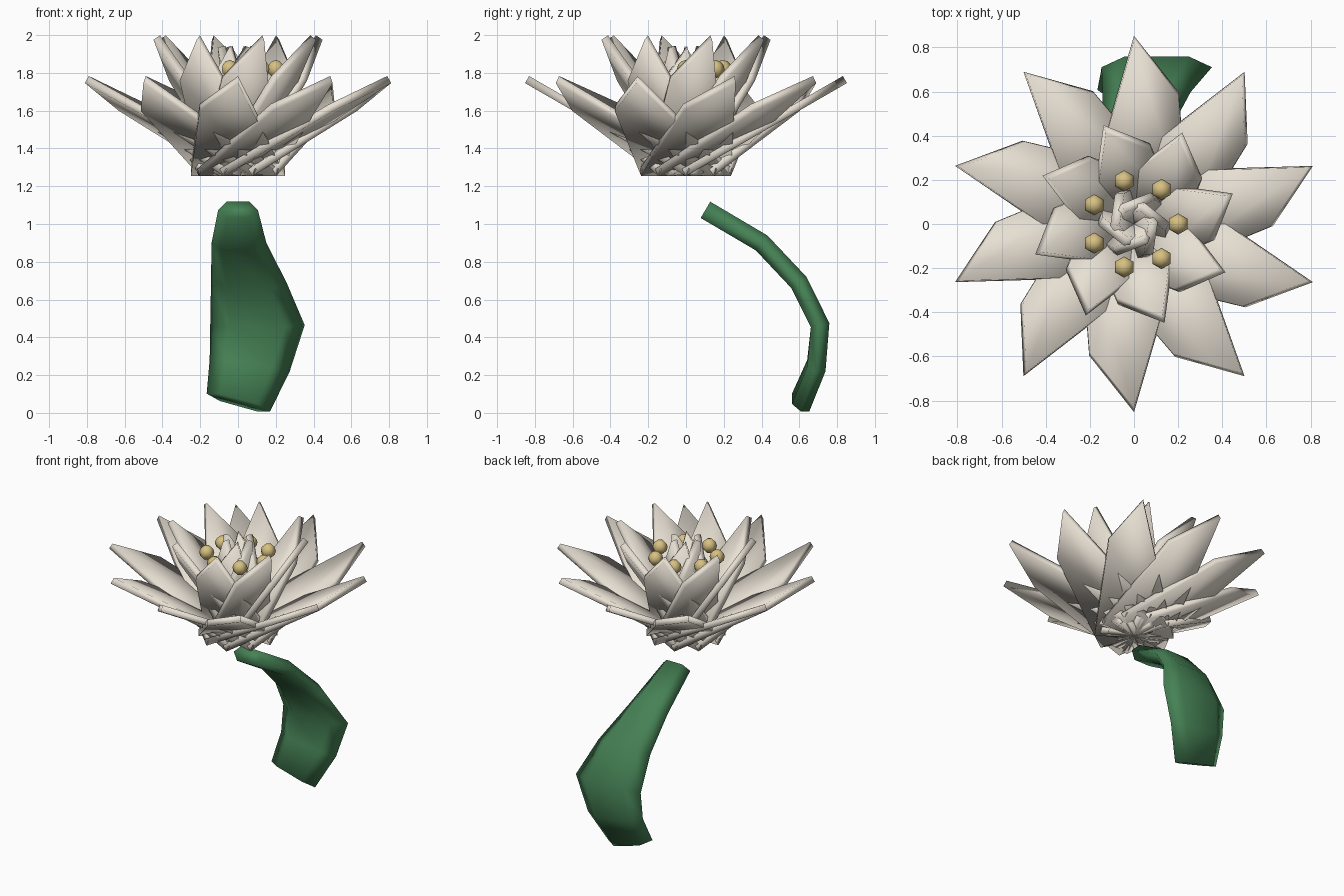
import bpy, bmesh, math
from mathutils import Vector, Matrix

if "Cube" in bpy.data.objects:
    bpy.data.objects.remove(bpy.data.objects["Cube"])

def material(name, rgb):
    m = bpy.data.materials.new(name)
    m.diffuse_color = (*rgb, 1)
    m.use_nodes = True
    m.node_tree.nodes["Principled BSDF"].inputs["Base Color"].default_value = m.diffuse_color
    return m

CREAM = material("cream", (0.80, 0.74, 0.65))
GOLD = material("gold", (0.68, 0.53, 0.22))
GREEN = material("green", (0.06, 0.22, 0.09))

def finish(bm, name, mat):
    bmesh.ops.recalc_face_normals(bm, faces=bm.faces[:])
    for f in bm.faces:
        f.smooth = True
    me = bpy.data.meshes.new(name)
    bm.to_mesh(me)
    bm.free()
    me.materials.append(mat)
    ob = bpy.data.objects.new(name, me)
    bpy.context.collection.objects.link(ob)
    return ob

def loft(bm, rings):
    rows = [[bm.verts.new(p) for p in r] for r in rings]
    n = len(rows[0])
    for a, b in zip(rows, rows[1:]):
        for i in range(n):
            bm.faces.new((a[i], a[(i + 1) % n], b[(i + 1) % n], b[i]))
    bm.faces.new(rows[0])
    bm.faces.new(rows[-1][::-1])

# Petals: lopsided slabs hinged on the flower axis, in three rings
BASE_Z, THICK = 1.254, 0.043
OUTLINE = [(-0.25, 0), (0.25, 0), (0.203, 0.70), (0, 1)]

def petal(name, length, scale, tilt, turn):
    bm = bmesh.new()
    loft(bm, [[(x * scale, y * length, z) for x, y in OUTLINE] for z in (0, THICK)])
    bm.transform(Matrix.Translation((0, 0, BASE_Z)) @ Matrix.Rotation(turn, 4, 'Z')
                 @ Matrix.Rotation(math.radians(tilt), 4, 'X'))
    finish(bm, name, CREAM)

for ring, (label, count, length, scale, tilt) in enumerate([
        ("outer_petal", 10, 0.984, 1.0, 30),
        ("middle_petal", 8, 0.86, 0.87, 57),
        ("inner_petal", 6, 0.69, 0.70, 81)]):
    for i in range(count):
        petal(f"{label}_{i + 1}", length, scale, tilt, 0.3 * ring + math.tau * i / count)

# Stamens: ring of faceted beads
for i in range(7):
    a = math.tau * i / 7
    bm = bmesh.new()
    bmesh.ops.create_uvsphere(bm, u_segments=6, v_segments=6, radius=0.048)
    ob = finish(bm, f"stamen_{i + 1}", GOLD)
    ob.location = (0.2 * math.cos(a), 0.2 * math.sin(a), 1.82)

# Leaf: flattened hexagonal sections along a curved path (x, y, z, half width, edge drop)
PATH = [(0, 0.103, 1.075, 0.105, 0), (0.005, 0.40, 0.90, 0.145, 0),
        (0.057, 0.598, 0.69, 0.20, 0), (0.103, 0.71, 0.465, 0.25, 0),
        (0.062, 0.69, 0.25, 0.212, 0.03), (0.002, 0.607, 0.055, 0.168, 0.047)]
SECTION = [(1, 0), (0.58, 1), (-0.58, 1), (-1, 0), (-0.58, -1), (0.58, -1)]
rings = []
for i, (x, y, z, w, drop) in enumerate(PATH):
    p, q = PATH[max(i - 1, 0)], PATH[min(i + 1, len(PATH) - 1)]
    n = Vector((0, p[2] - q[2], q[1] - p[1])).normalized() * 0.05
    rings.append([Vector((x + w * u, y, z - drop * u)) + n * v for u, v in SECTION])
bm = bmesh.new()
loft(bm, rings)
finish(bm, "leaf", GREEN)
